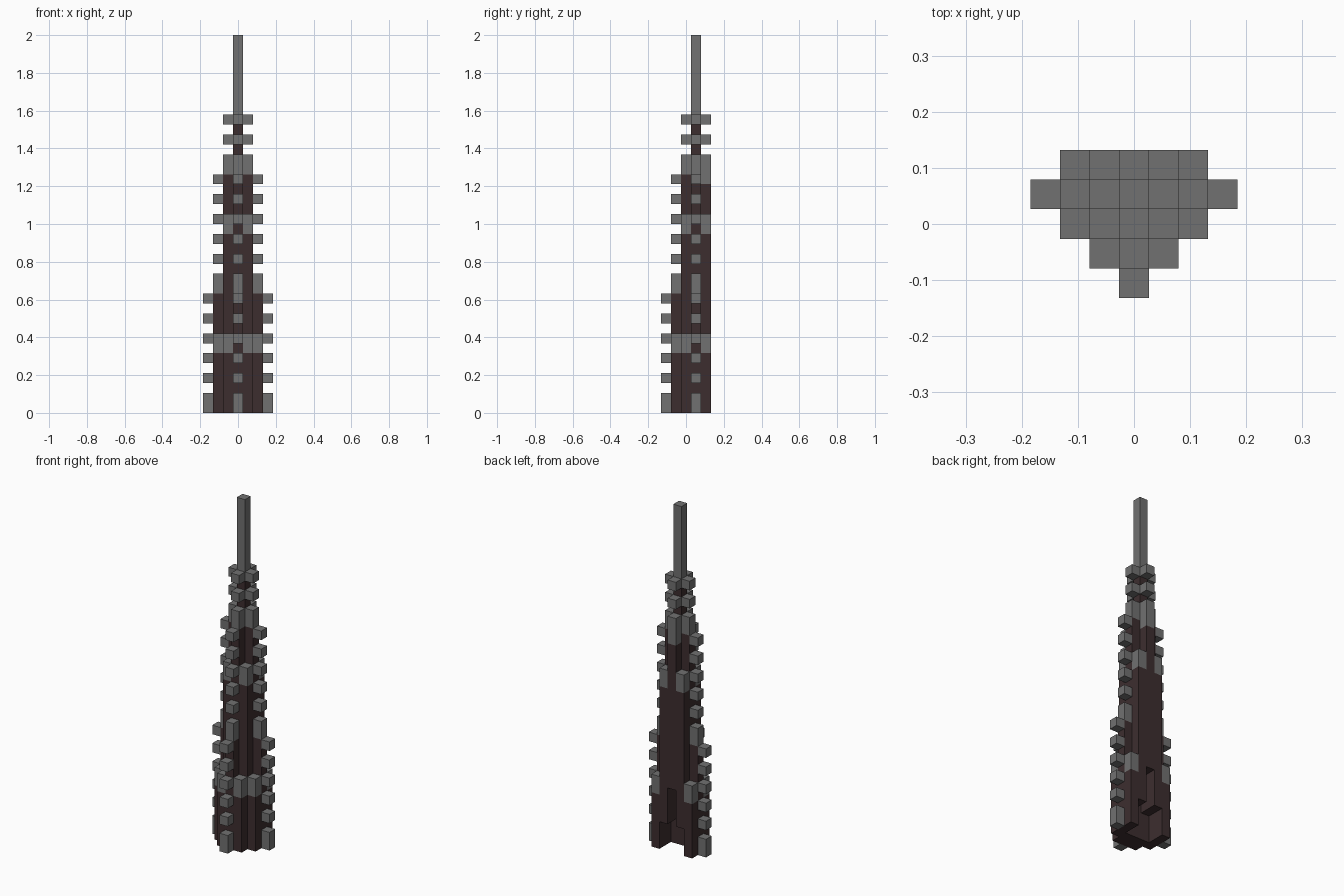
import bpy, bmesh
from mathutils import Vector

if "Cube" in bpy.data.objects:
    bpy.data.objects.remove(bpy.data.objects["Cube"])

UNIT = 2 / 38            # block size: the tower is 38 blocks high
AXIS_Y = UNIT            # the tower axis sits one block behind the centre
BACK = 1                 # the back is cut flat one block behind the axis


def material(name, rgb):
    m = bpy.data.materials.new(name)
    m.use_nodes = True
    m.diffuse_color = (*rgb, 1)
    m.node_tree.nodes["Principled BSDF"].inputs["Base Color"].default_value = (*rgb, 1)
    return m


GREY = material("stone grey", (0.165, 0.165, 0.165))
DARK = material("dark brown", (0.046, 0.027, 0.028))


def plan(test):
    """Ground-plan blocks that pass a test, cut flat at the back."""
    return [(x, y) for x in range(-3, 4) for y in range(-3, BACK + 1)
            if test(abs(x), abs(y))]


def stack(cells, levels):
    return {(x, y, z) for x, y in cells for z in levels}


# Tapering core: four footprints, each smaller than the one below
wide = plan(lambda x, y: x + y <= 3 and max(x, y) <= 2)
diamond = plan(lambda x, y: x + y <= 2)
square = plan(lambda x, y: max(x, y) <= 1)
cross = plan(lambda x, y: x + y <= 1)
core = (stack(wide, range(6)) | stack(diamond, range(6, 12))
        | stack(square, range(12, 18)) | stack(cross, range(18, 24))
        | stack([(0, 0)], range(24, 30)))

# Arched recess in the back
core -= stack([(x, y) for x in (-1, 0, 1) for y in (0, 1)], range(3))
core -= stack([(0, 0), (0, 1)], range(3, 7))

# Grey caps on the shoulders where the core narrows
caps = stack(set(wide) - set(diamond), (6, 7))
caps |= stack(set(square) - set(cross), (18, 19))

# Rows of studs up each side, closer to the axis in each tier
studs = set()
for base, radius, steps in ((0, 3, (0, 1, 3, 5, 7, 9, 11)),
                            (12, 2, (0, 1, 3, 5, 7, 9, 11)),
                            (24, 1, (0, 1, 3, 5))):
    tips = plan(lambda x, y: x + y == radius and min(x, y) == 0)
    studs |= stack(tips, [base + s for s in steps])

# Grey block under the upper ring at the back
back_block = {(0, BACK, 23)}
core -= back_block

spire = stack([(0, 0)], range(30, 38))

parts = [("tower_core", core, DARK), ("shoulder_caps", caps, GREY),
         ("side_studs", studs, GREY), ("back_block", back_block, GREY),
         ("spire", spire, GREY)]
solid = set().union(*(cells for _, cells, _ in parts))


def build(name, cells, mat):
    """Mesh the outer faces of a set of blocks and merge flat areas."""
    bm = bmesh.new()
    for cell in sorted(cells):
        c = Vector(cell)
        for axis in range(3):
            for sign in (-1, 1):
                n = Vector((0, 0, 0))
                n[axis] = sign
                if tuple(int(v) for v in c + n) in solid:
                    continue
                u, v = Vector((0, 0, 0)), Vector((0, 0, 0))
                u[(axis + 1) % 3] = 0.5
                v[(axis + 2) % 3] = 0.5 * sign
                mid = c + n / 2 + Vector((0, 0, 0.5))
                corners = (mid - u - v, mid + u - v, mid + u + v, mid - u + v)
                bm.faces.new([bm.verts.new(p * UNIT + Vector((0, AXIS_Y, 0)))
                              for p in corners])
    bmesh.ops.remove_doubles(bm, verts=bm.verts, dist=0.001)
    bmesh.ops.dissolve_limit(bm, angle_limit=0.01, verts=bm.verts, edges=bm.edges)
    mesh = bpy.data.meshes.new(name)
    bm.to_mesh(mesh)
    bm.free()
    mesh.materials.append(mat)
    bpy.context.collection.objects.link(bpy.data.objects.new(name, mesh))


for part in parts:
    build(*part)
